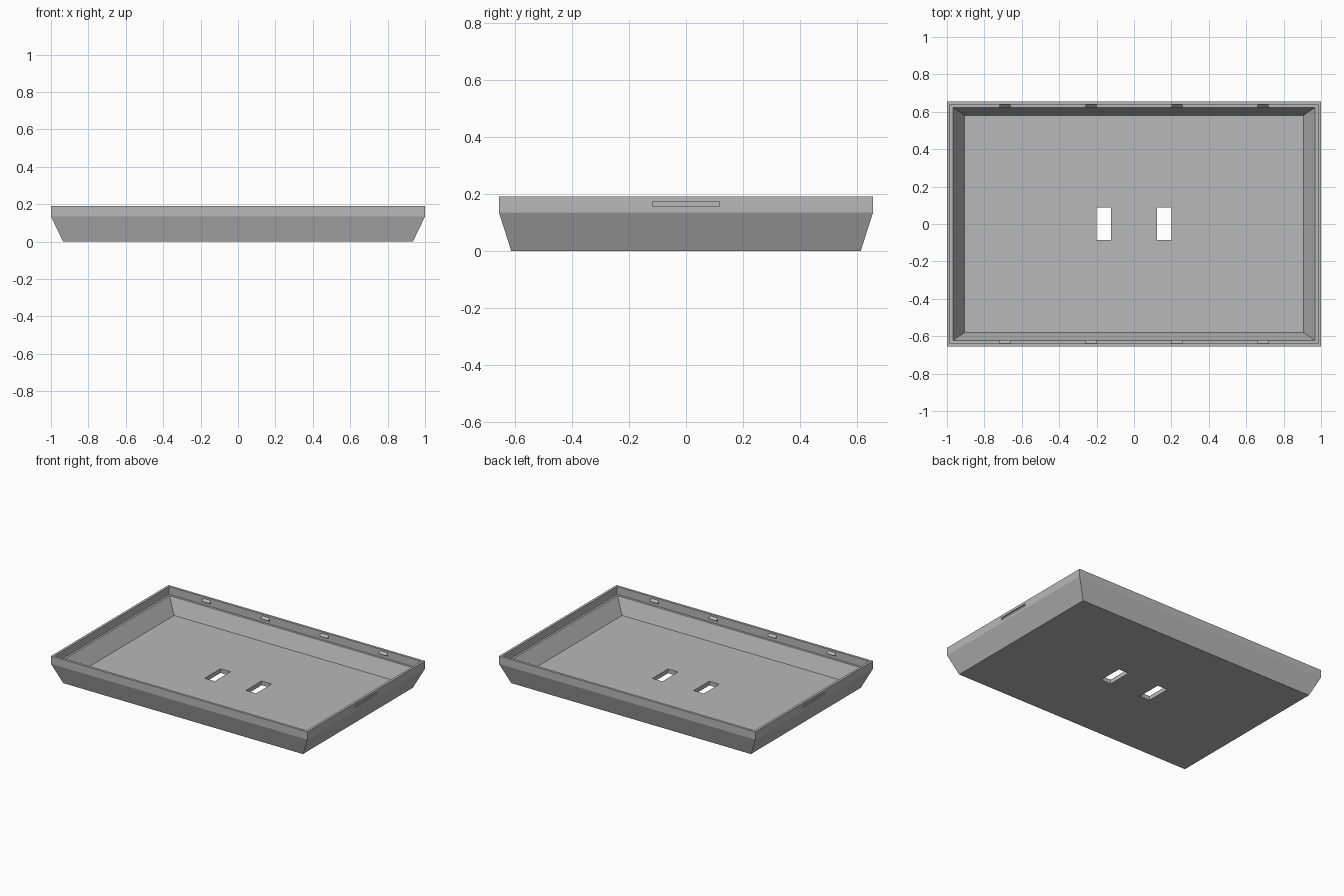
import bpy, bmesh

cube = bpy.data.objects.get("Cube")
if cube:
    bpy.data.objects.remove(cube, do_unlink=True)

grey = bpy.data.materials.new("plain_grey")
grey.use_nodes = True
colour = (0.48, 0.48, 0.48, 1)
grey.diffuse_color = colour
grey.node_tree.nodes["Principled BSDF"].inputs["Base Color"].default_value = colour


def make_object(name, bm):
    bmesh.ops.recalc_face_normals(bm, faces=bm.faces)
    mesh = bpy.data.meshes.new(name)
    bm.to_mesh(mesh)
    bm.free()
    mesh.materials.append(grey)
    obj = bpy.data.objects.new(name, mesh)
    bpy.context.collection.objects.link(obj)
    return obj


def stacked_rectangles(name, rings):
    """Skin a run of rectangles (half x, half y, z), capped at both ends."""
    bm = bmesh.new()
    loops = [[bm.verts.new((sx * x, sy * y, z))
              for sx, sy in ((-1, -1), (1, -1), (1, 1), (-1, 1))]
             for x, y, z in rings]
    for a, b in zip(loops, loops[1:]):
        for i in range(4):
            j = (i + 1) % 4
            bm.faces.new((a[i], a[j], b[j], b[i]))
    bm.faces.new(loops[0])
    bm.faces.new(loops[-1])
    return make_object(name, bm)


def cut_box(target, centre, size):
    """Cut a box out of the target."""
    bm = bmesh.new()
    bmesh.ops.create_cube(bm, size=1)
    bmesh.ops.scale(bm, vec=size, verts=bm.verts)
    bmesh.ops.translate(bm, vec=centre, verts=bm.verts)
    cutter = make_object("cutter", bm)
    cutter.hide_render = True
    mod = target.modifiers.new("cut", 'BOOLEAN')
    mod.operation = 'DIFFERENCE'
    mod.solver = 'EXACT'
    mod.object = cutter
    bpy.context.view_layer.objects.active = target
    bpy.ops.object.modifier_apply(modifier=mod.name)
    bpy.data.objects.remove(cutter, do_unlink=True)


# Tray shell: flared outside, vertical rim, inner ledge, flared inside, floor
tray = stacked_rectangles("tray_shell", [
    (0.935, 0.612, 0),
    (1.0, 0.655, 0.135),
    (1.0, 0.655, 0.19),
    (0.983, 0.638, 0.19),
    (0.983, 0.638, 0.135),
    (0.968, 0.622, 0.135),
    (0.905, 0.58, 0.03),
])

# Two floor openings and a shallow grip slot in each end of the rim
for side in (-1, 1):
    cut_box(tray, (side * 0.161, 0.002, 0.015), (0.078, 0.175, 0.1))
    cut_box(tray, (side * 1.0, 0, 0.164), (0.018, 0.235, 0.016))

# Wedge-shaped snap tabs along the inside of the front and back rims
for side, label in ((-1, "front"), (1, "back")):
    for n in range(4):
        x = -0.69 + n * 0.46
        bm = bmesh.new()
        ends = [[bm.verts.new((x + dx, side * y, z))
                 for y, z in ((0.64, 0.18), (0.623, 0.163), (0.64, 0.153))]
                for dx in (-0.03, 0.03)]
        for end in ends:
            bm.faces.new(end)
        for i in range(3):
            j = (i + 1) % 3
            bm.faces.new((ends[0][i], ends[0][j], ends[1][j], ends[1][i]))
        make_object(f"{label}_snap_tab_{n + 1}", bm)
